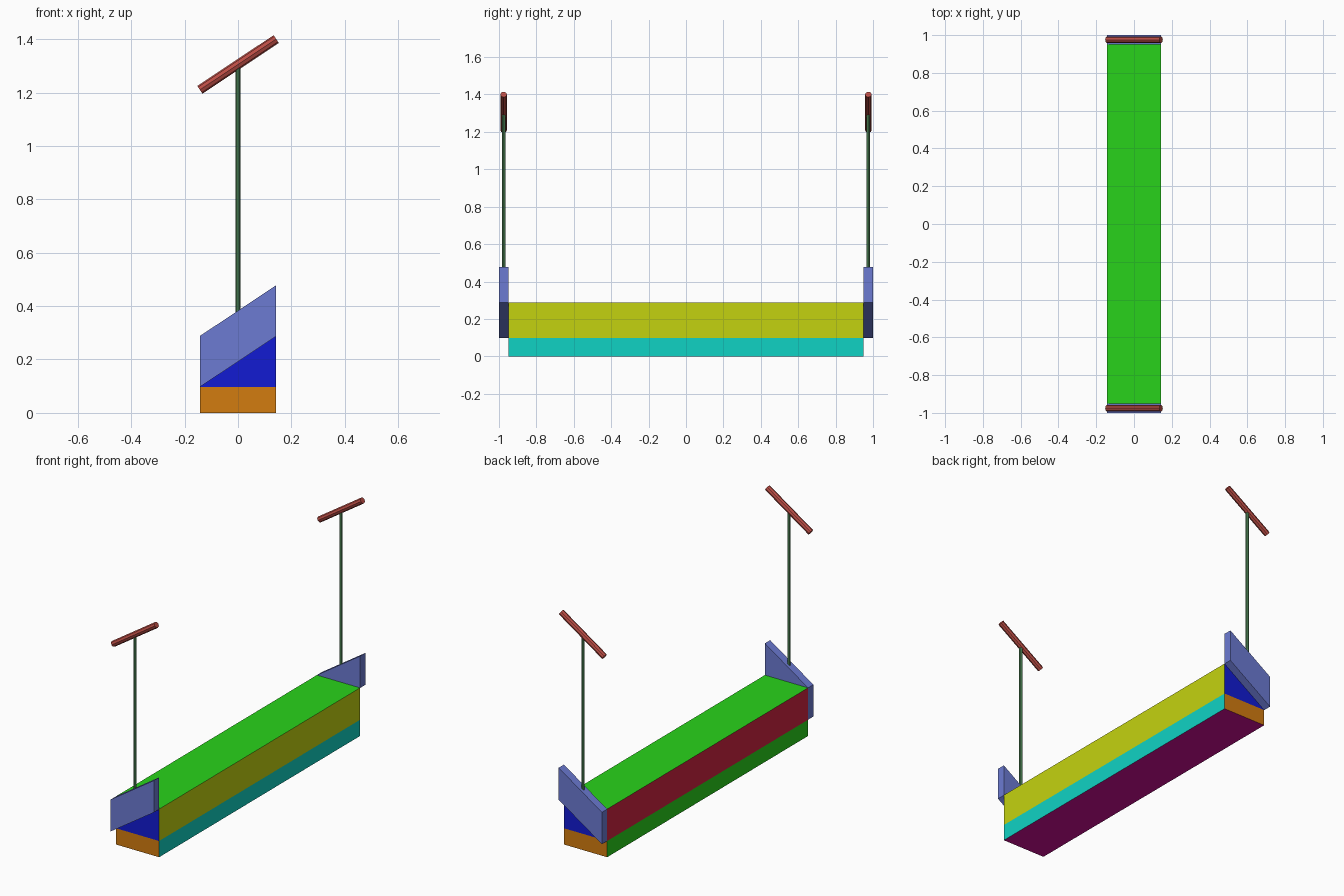
import bpy, bmesh
from mathutils import Vector

if "Cube" in bpy.data.objects:
    bpy.data.objects.remove(bpy.data.objects["Cube"])

HALF_W = 0.143    # half width in x
RISE = 0.19       # rise of the slanted parts across the width
MID_Z, TOP_Z = 0.097, 0.288


def material(name, rgb):
    m = bpy.data.materials.new(name)
    m.diffuse_color = (*rgb, 1)
    m.use_nodes = True
    m.node_tree.nodes["Principled BSDF"].inputs["Base Color"].default_value = m.diffuse_color
    return m


ORANGE = material("orange", (0.65, 0.20, 0.005))
BLUE = material("blue", (0.006, 0.011, 0.65))
YELLOW = material("yellow", (0.55, 0.65, 0.005))
CYAN = material("cyan", (0.005, 0.65, 0.55))
GREEN = material("green", (0.022, 0.65, 0.011))
RED = material("red", (0.65, 0.017, 0.053))
PURPLE = material("purple", (0.65, 0.004, 0.32))
PANEL = material("panel_blue", (0.15, 0.197, 0.65))
POST = material("post_green", (0.09, 0.28, 0.11))
BAR = material("bar_red", (0.50, 0.075, 0.06))


def finish(name, bm, mats):
    bmesh.ops.recalc_face_normals(bm, faces=bm.faces)
    mesh = bpy.data.meshes.new(name)
    bm.to_mesh(mesh)
    bm.free()
    for m in mats:
        mesh.materials.append(m)
    ob = bpy.data.objects.new(name, mesh)
    bpy.context.collection.objects.link(ob)
    return ob


def prism(name, profile, y0, y1, mats):
    """Extrude an x-z profile along y."""
    bm = bmesh.new()
    face = bm.faces.new([bm.verts.new((x, y0, z)) for x, z in profile])
    ext = bmesh.ops.extrude_face_region(bm, geom=[face], use_keep_orig=True)
    verts = [g for g in ext["geom"] if isinstance(g, bmesh.types.BMVert)]
    bmesh.ops.translate(bm, verts=verts, vec=(0, y1 - y0, 0))
    return finish(name, bm, mats)


def rod(name, a, b, radius, mat, sides=8):
    """Cylinder between two points."""
    a, b = Vector(a), Vector(b)
    bm = bmesh.new()
    bmesh.ops.create_cone(bm, cap_ends=True, segments=sides, radius1=radius,
                          radius2=radius, depth=(b - a).length)
    turn = (b - a).to_track_quat('Z', 'Y').to_matrix().to_4x4()
    bmesh.ops.transform(bm, matrix=turn, verts=bm.verts)
    bmesh.ops.translate(bm, verts=bm.verts, vec=(a + b) / 2)
    return finish(name, bm, [mat])


# Body: one long box split into two colour bands
bm = bmesh.new()
bmesh.ops.create_cube(bm, size=1)
bmesh.ops.scale(bm, verts=bm.verts, vec=(2 * HALF_W, 1.9, TOP_Z))
bmesh.ops.translate(bm, verts=bm.verts, vec=(0, 0, TOP_Z / 2))
bmesh.ops.bisect_plane(bm, geom=bm.verts[:] + bm.edges[:] + bm.faces[:],
                       plane_co=(0, 0, MID_Z), plane_no=(0, 0, 1))
bm.normal_update()
for f in bm.faces:
    n, upper = f.normal, f.calc_center_median().z > MID_Z
    if abs(n.z) > 0.5:
        f.material_index = 4 if n.z > 0 else 6
    elif abs(n.y) > 0.5:
        f.material_index = 1 if upper else 0
    elif n.x > 0:
        f.material_index = 2 if upper else 3
    else:
        f.material_index = 5 if upper else 4
finish("body", bm, [ORANGE, BLUE, YELLOW, CYAN, GREEN, RED, PURPLE])

# Slanted end panel, post and tilted crossbar at each end
slant = [(-HALF_W, MID_Z), (HALF_W, MID_Z + RISE),
         (HALF_W, TOP_Z + RISE), (-HALF_W, TOP_Z)]
for end, s in (("front", -1), ("back", 1)):
    y = s * 0.975
    prism(f"{end}_end_panel", slant, s * 0.95, s * 1.0, [PANEL])
    rod(f"{end}_post", (0, y, 0.375), (0, y, 1.295), 0.009, POST)
    rod(f"{end}_crossbar", (-HALF_W, y, 1.305 - RISE / 2),
        (HALF_W, y, 1.305 + RISE / 2), 0.0175, BAR)
